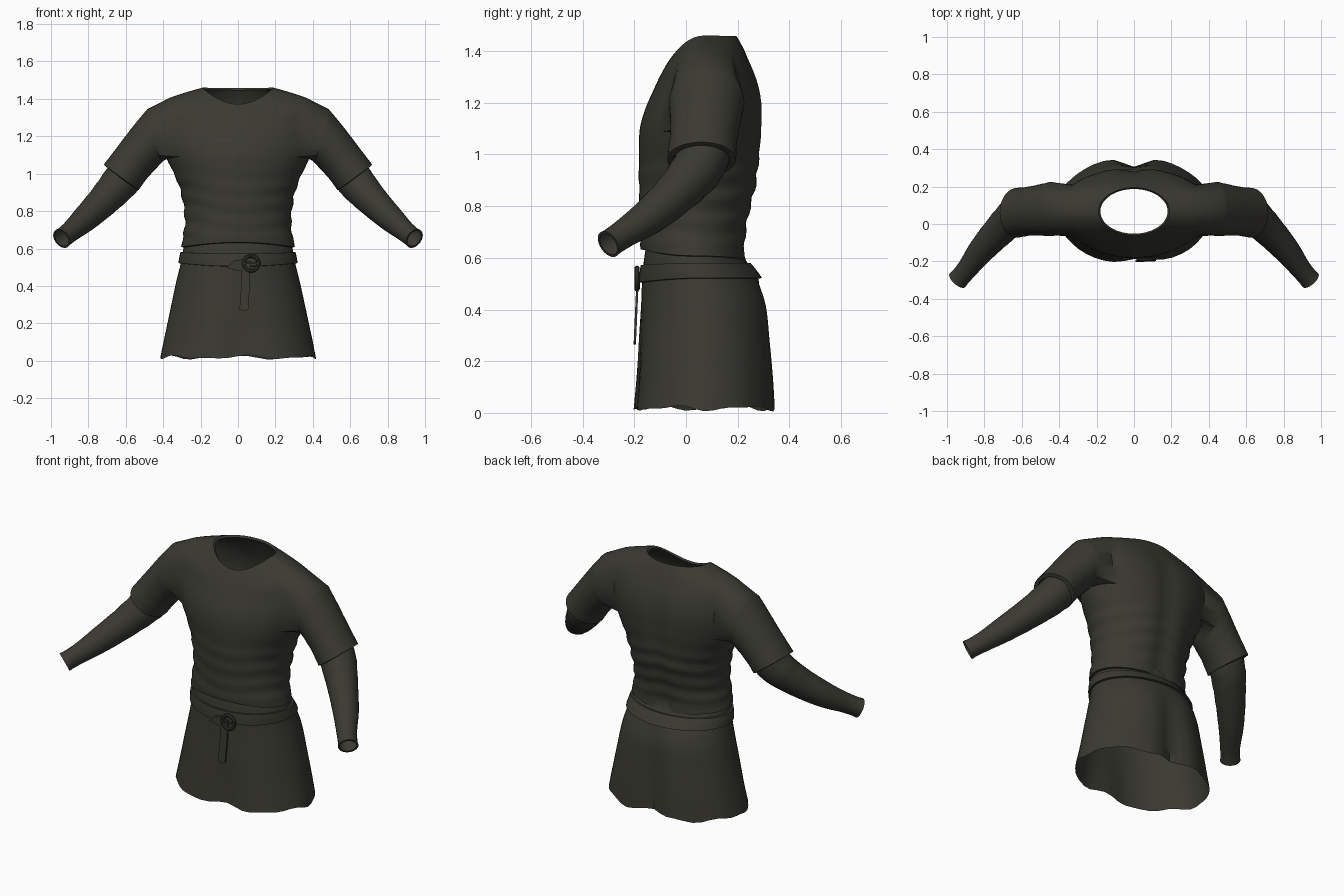
import bpy, bmesh, math
from mathutils import Vector

if "Cube" in bpy.data.objects:
    bpy.data.objects.remove(bpy.data.objects["Cube"])

cloth = bpy.data.materials.new("dark olive cloth")
cloth.diffuse_color = (0.042, 0.041, 0.031, 1)
cloth.use_nodes = True
cloth.node_tree.nodes["Principled BSDF"].inputs["Base Color"].default_value = cloth.diffuse_color
N = 48  # columns around the body


def spline(keys, subs):
    """Catmull-Rom through tuples, with a number of steps for each span."""
    out = []
    for i, n in enumerate(subs):
        p = [keys[min(max(j, 0), len(keys) - 1)] for j in (i - 1, i, i + 1, i + 2)]
        for s in range(n):
            t = s / n
            out.append([0.5 * (2 * b + (c - a) * t + (2 * a - 5 * b + 4 * c - d) * t * t
                               + (3 * b - a - 3 * c + d) * t ** 3) for a, b, c, d in zip(*p)])
    out.append(list(keys[-1]))
    return out


def body_rows(keys, subs, tweak=None):
    """Keys: half width, front y, back y, side z, front z, back z. Angle 0 faces front."""
    rows = []
    for hw, yf, yb, zs, zf, zb in spline(keys, subs):
        row = []
        for c in range(N):
            t = 2 * math.pi * c / N
            co, si = math.cos(t), math.sin(t)
            z = zs + ((zf if co > 0 else zb) - zs) * co * co
            p = Vector((hw * si, (yf + yb) / 2 - (yb - yf) / 2 * co, z))
            row.append(tweak(p, t) if tweak else p)
        rows.append(row)
    return rows


def finish(bm, name, smooth=True):
    bmesh.ops.delete(bm, geom=[v for v in bm.verts if not v.link_faces], context='VERTS')
    bmesh.ops.recalc_face_normals(bm, faces=bm.faces)
    me = bpy.data.meshes.new(name)
    bm.to_mesh(me)
    bm.free()
    ob = bpy.data.objects.new(name, me)
    bpy.context.collection.objects.link(ob)
    me.materials.append(cloth)
    if smooth:
        bpy.ops.object.select_all(action='DESELECT')
        ob.select_set(True)
        bpy.context.view_layer.objects.active = ob
        bpy.ops.object.shade_smooth_by_angle(angle=math.radians(35))
    return ob


def skin(bm, rows, skip=None):
    """Quads between closed rows of verts."""
    for r in range(len(rows) - 1):
        a, b = rows[r], rows[r + 1]
        for c in range(len(a)):
            if skip and skip(r, c):
                continue
            d = (c + 1) % len(a)
            bm.faces.new((a[c], a[d], b[d], b[c]))


def add(bm, rows):
    return [[bm.verts.new(p) for p in row] for row in rows]


# Shirt with short sleeves, one continuous surface
def shirt_folds(p, t):
    m = max(0.0, min(1.0, (1.08 - p.z) / 0.2)) * max(0.0, min(1.0, (p.z - 0.63) / 0.05))
    back = 0.5 - 0.5 * math.cos(t)
    s = 1 + (0.010 + 0.013 * back) * m * math.sin(p.z * 68 + 1.6 * math.sin(t + 0.6) + math.cos(3 * t))
    p.x *= s
    p.y = 0.05 + (p.y - 0.05) * s
    up = max(0.0, min(1.0, (1.40 - p.z) / 0.15))
    if math.cos(t) < 0:  # spine furrow
        p.y -= 0.022 * up * math.exp(-(p.x / 0.06) ** 2)
    return p


shirt_keys = [
    (.285, -.160, .220, .605, .630, .592), (.304, -.175, .238, .608, .633, .595),
    (.295, -.177, .236, .650, .670, .645), (.284, -.177, .250, .75, .76, .75),
    (.300, -.182, .280, .88, .88, .88), (.333, -.182, .292, .98, .98, .98),
    (.385, -.180, .300, 1.09, 1.09, 1.09), (.415, -.160, .300, 1.20, 1.17, 1.20),
    (.420, -.130, .280, 1.30, 1.24, 1.29), (.400, -.097, .238, 1.388, 1.31, 1.38),
    (.190, -.060, .195, 1.460, 1.372, 1.458), (.180, -.052, .187, 1.450, 1.362, 1.446)]
shirt_subs = [1, 2, 5, 6, 5, 4, 3, 3, 4, 6, 1]
ra, rb, half = sum(shirt_subs[:6]), sum(shirt_subs[:9]), 5

bm = bmesh.new()
rows = add(bm, body_rows(shirt_keys, shirt_subs, shirt_folds))
q = N // 4
skin(bm, rows, lambda r, c: ra <= r < rb and (q - half <= c < q + half or 3 * q - half <= c < 3 * q + half))

# arm hole loop as (row, column), from the armpit round the back
loop = [(ra, c) for c in range(q, q + half)] + [(r, q + half) for r in range(ra, rb)]
loop += [(rb, c) for c in range(q + half, q - half, -1)]
loop += [(r, q - half) for r in range(rb, ra, -1)] + [(ra, c) for c in range(q - half, q)]

# sleeve rings: bottom x, z, top x, z, centre y, depth
sleeve_keys = [(.412, 1.055, .485, 1.345, .080, .145), (.445, 1.02, .560, 1.255, .075, .137),
               (.490, .97, .640, 1.150, .068, .131), (.532, .912, .718, 1.048, .060, .133)]
sleeve = spline(sleeve_keys, [4, 4, 4]) + [[.550, .918, .703, 1.035, .060, .110],
                                           [.545, .95, .675, 1.06, .060, .095]]
for side in (1, -1):
    chain = [[rows[r][c if side > 0 else (-c) % N] for r, c in loop]]
    n = len(loop)
    for i, (bx, bz, tx, tz, cy, dv) in enumerate(sleeve):
        ring = []
        for k in range(n):
            a = 2 * math.pi * k / n
            w = 0.5 - 0.5 * math.cos(a)
            rip = 1 + 0.012 * math.sin(i * 1.7 + 2 * math.sin(a)) * (1 - w)
            ring.append(bm.verts.new((side * (bx + (tx - bx) * w),
                                      cy + dv * rip * math.sin(a), bz + (tz - bz) * w)))
        chain.append(ring)
    skin(bm, chain)
finish(bm, "shirt")


# Forearm sleeves
arm_keys = [(.575, .075, 1.03, .100), (.630, .050, .955, .100), (.715, -.030, .860, .086),
            (.815, -.140, .762, .071), (.890, -.238, .695, .056), (.943, -.300, .653, .053)]
for side, label in ((1, "left"), (-1, "right")):
    path = spline(arm_keys, [4, 5, 5, 4, 3])
    pts = [Vector((p[0] * side, p[1], p[2])) for p in path]
    ring_rows = []
    for i, p in enumerate(pts):
        d = (pts[min(i + 1, len(pts) - 1)] - pts[max(i - 1, 0)]).normalized()
        u = d.cross(Vector((0, 1, 0.3))).normalized()
        v = d.cross(u)
        fold = 0.035 * math.sin(i * 2.1) * max(0, 1 - i / 16)
        for rad in ((path[i][3],) if i < len(pts) - 1 else (path[i][3] + .003, path[i][3] - .008)):
            ring_rows.append([p + (u * math.cos(a) + v * math.sin(a)) * rad
                              * (1 + fold * math.cos(a - 1))
                              for a in (2 * math.pi * k / 24 for k in range(24))])
    bm = bmesh.new()
    skin(bm, add(bm, ring_rows))
    finish(bm, label + "_forearm_sleeve")


# Skirt of the tunic
def skirt_folds(p, t):
    low = max(0.0, min(1.0, (0.52 - p.z) / 0.5))
    if math.cos(t) < 0:
        p.y -= 0.055 * low ** 0.6 * math.exp(-(p.x / 0.075) ** 2)
    else:
        p.y += 0.035 * low * math.exp(-((p.x - 0.03) / 0.11) ** 2)
    s = 1 + 0.006 * low * math.sin(9 * t + 1)
    p.x *= s
    hem = max(0.0, 1 - p.z / 0.12)
    p.z += hem * (0.009 * math.sin(6 * t + 1) + 0.006 * math.sin(11 * t))
    return p


skirt_keys = [(hw, yf, yb, z, z, z) for hw, yf, yb, z in (
    (.280, -.155, .220, .64), (.294, -.163, .232, .59), (.306, -.170, .280, .52),
    (.331, -.180, .322, .42), (.361, -.195, .340, .28), (.393, -.208, .354, .13), (.417, -.220, .360, .018))]
bm = bmesh.new()
skin(bm, add(bm, body_rows(skirt_keys, [2, 3, 4, 5, 5, 4], skirt_folds)))
finish(bm, "skirt")

# Belt band with folded edges
belt_keys = [(hw, yf, yb, z, zf, z) for hw, yf, yb, z, zf in (
    (.296, -.164, .240, .580, .572), (.308, -.175, .250, .580, .572),
    (.318, -.182, .294, .522, .505), (.306, -.168, .280, .520, .503))]
bm = bmesh.new()
skin(bm, add(bm, body_rows(belt_keys, [1, 3, 1])))
finish(bm, "belt")

# Ring buckle with its pin
bpy.ops.mesh.primitive_torus_add(major_radius=.040, minor_radius=.010, major_segments=28,
                                 minor_segments=10, location=(.07, -.190, .520),
                                 rotation=(math.pi / 2, 0, 0))
buckle = bpy.context.object
buckle.name = "ring_buckle"
buckle.data.materials.append(cloth)
bpy.ops.object.shade_smooth_by_angle(angle=math.radians(35))


def plate(name, outline, y_at, thick):
    """Thin strap piece from an x, z outline."""
    bm = bmesh.new()
    front = [bm.verts.new((x, y_at(z) - thick, z)) for x, z in outline]
    back = [bm.verts.new((x, y_at(z), z)) for x, z in outline]
    skin(bm, [front, back])
    bm.faces.new(front)
    bm.faces.new(back)
    finish(bm, name, False)


plate("buckle_pin", [(.028, .517), (.028, .525), (.112, .525), (.112, .517)], lambda z: -.192, .008)
plate("hanging_strap", [(.020, .53), (.018, .42), (.008, .275), (.035, .265), (.055, .275), (.064, .42), (.066, .53)],
      lambda z: -.182 - (.53 - z) * .045, .009)
plate("belt_loop_end", [(-.062, .497), (-.020, .535), (.040, .545), (.040, .490), (.000, .480)],
      lambda z: -.178, .010)
